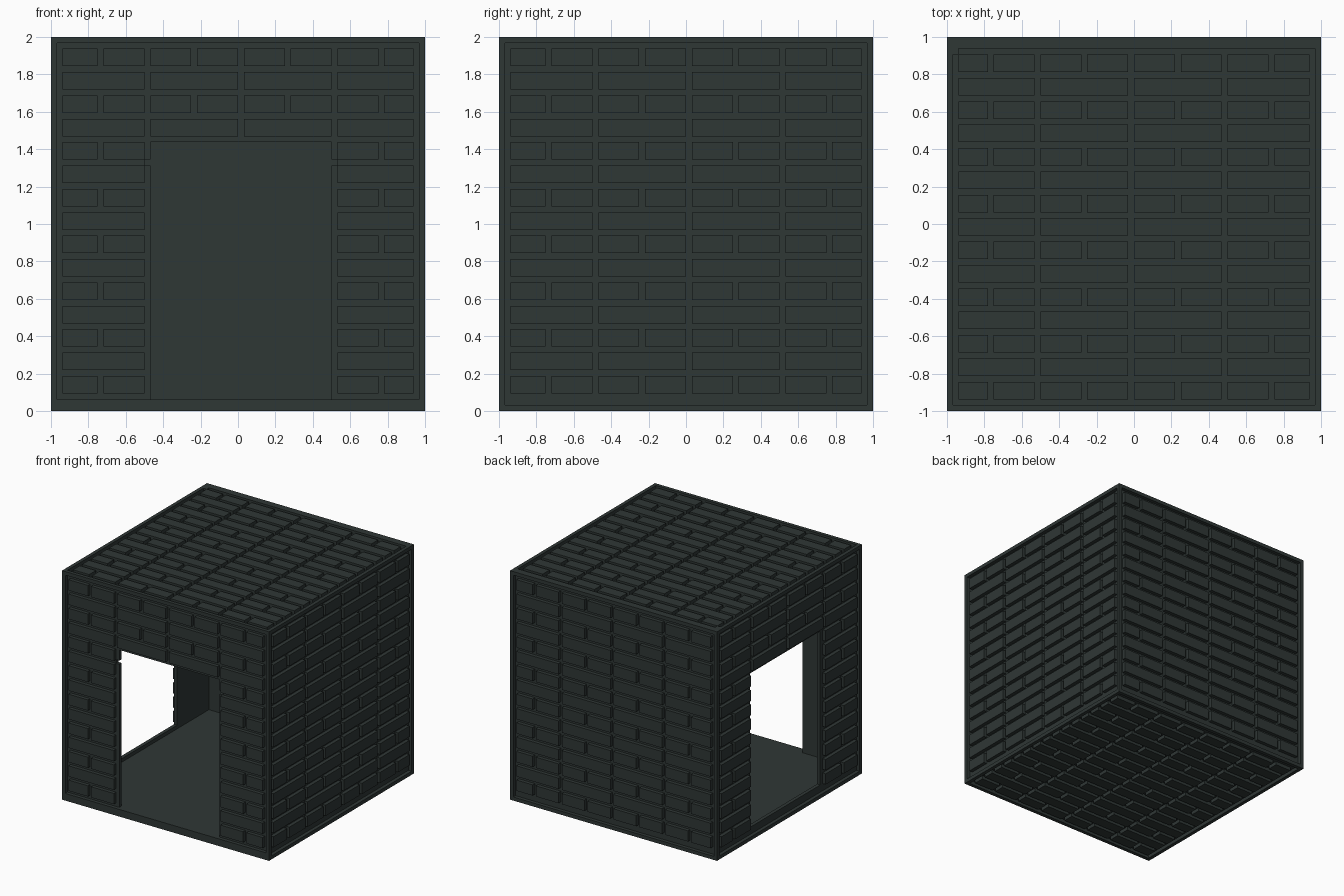
import bpy, bmesh

cube = bpy.data.objects.get("Cube")
if cube:
    bpy.data.objects.remove(cube, do_unlink=True)

U = 1 / 32   # one grid cell; the whole hut is 64 cells wide
N = 64

mat = bpy.data.materials.new("dark slate")
mat.use_nodes = True
colour = (0.028, 0.038, 0.036, 1)
mat.diffuse_color = colour
bsdf = mat.node_tree.nodes["Principled BSDF"]
bsdf.inputs["Base Color"].default_value = colour
bsdf.inputs["Roughness"].default_value = 0.9

# Each side maps (across, up, depth from outside) to cell coordinates
SIDES = {
    "front": lambda u, v, d: (u, d, v),
    "back": lambda u, v, d: (u, N - d, v),
    "left": lambda u, v, d: (N - d, u, v),
    "right": lambda u, v, d: (d, u, v),
    "roof": lambda u, v, d: (u, v, N - d),
    "floor": lambda u, v, d: (u, v, d),
}


def box(bm, place, u, v, d, open_inside=False):
    """Box from ranges in cells; open_inside drops the face against the wall."""
    vs = {}
    for i in (0, 1):
        for j in (0, 1):
            for k in (0, 1):
                x, y, z = place(u[i], v[j], d[k])
                vs[i, j, k] = bm.verts.new((x * U - 1, y * U - 1, z * U))
    for axis in range(3):
        for end in (0, 1):
            if open_inside and axis == 2 and end == 1:
                continue
            loop = []
            for a, b in ((0, 0), (1, 0), (1, 1), (0, 1)):
                key = [a, b]
                key.insert(axis, end)
                loop.append(vs[tuple(key)])
            bm.faces.new(loop)


def finish(bm, name):
    bmesh.ops.recalc_face_normals(bm, faces=bm.faces[:])
    me = bpy.data.meshes.new(name)
    bm.to_mesh(me)
    bm.free()
    me.materials.append(mat)
    bpy.context.collection.objects.link(bpy.data.objects.new(name, me))


def bricks(name, shift, first_row, door):
    """Fifteen courses, alternating short and long bricks, one cell of joint."""
    bm = bmesh.new()
    for row in range(15):
        v0 = first_row + 4 * row
        step = 8 if row % 2 == 0 else 16
        for start in range(1, N, step):
            u0 = max(2, start - shift)
            u1 = min(62, start - shift + step - 1)
            if u1 - u0 < 2 or (door and row <= 10 and u0 >= 17 and u1 <= 48):
                continue
            box(bm, SIDES[name], (u0, u1), (v0, v0 + 3), (0, 1), True)
    finish(bm, name + "_bricks")


def backing(name, pieces):
    bm = bmesh.new()
    for u, v in pieces:
        box(bm, SIDES[name], u, v, (1, 2))
    finish(bm, name + "_panel")


# Brick courses on all six sides
for side in ("front", "back", "left", "right"):
    bricks(side, 0, 3, side in ("front", "right"))
for side in ("roof", "floor"):
    bricks(side, 1, 2, False)

# Panels behind the bricks
backing("roof", [((1, 63), (1, 63))])
backing("floor", [((1, 63), (1, 63))])
backing("back", [((1, 63), (2, 62))])
backing("left", [((2, 62), (2, 62))])
# Front doorway with a small notch in each jamb
backing("front", [((1, 16), (2, 46)), ((49, 63), (2, 46)), ((1, 63), (46, 62)),
                  ((16, 17), (2, 42)), ((16, 17), (43, 46)),
                  ((48, 49), (2, 42)), ((48, 49), (43, 46))])
# Side doorway with a raised sill
backing("right", [((2, 17), (2, 46)), ((48, 62), (2, 46)), ((2, 62), (46, 62)),
                  ((17, 48), (2, 3))])

# Bars along the twelve edges
bm = bmesh.new()
cells = lambda x, y, z: (x, y, z)
for a in ((0, 1), (63, 64)):
    for b in ((0, 1), (63, 64)):
        box(bm, cells, (0, 64), a, b)
        box(bm, cells, a, (1, 63), b)
        box(bm, cells, a, b, (1, 63))
finish(bm, "edge_frame")

# Door threshold strip and the wider rear roof border
bm = bmesh.new()
box(bm, cells, (1, 63), (0, 1), (1, 2))
finish(bm, "front_threshold")
bm = bmesh.new()
box(bm, cells, (1, 63), (62, 63), (63, 64))
box(bm, cells, (1, 2), (61, 62), (63, 64))
finish(bm, "roof_rear_border")
